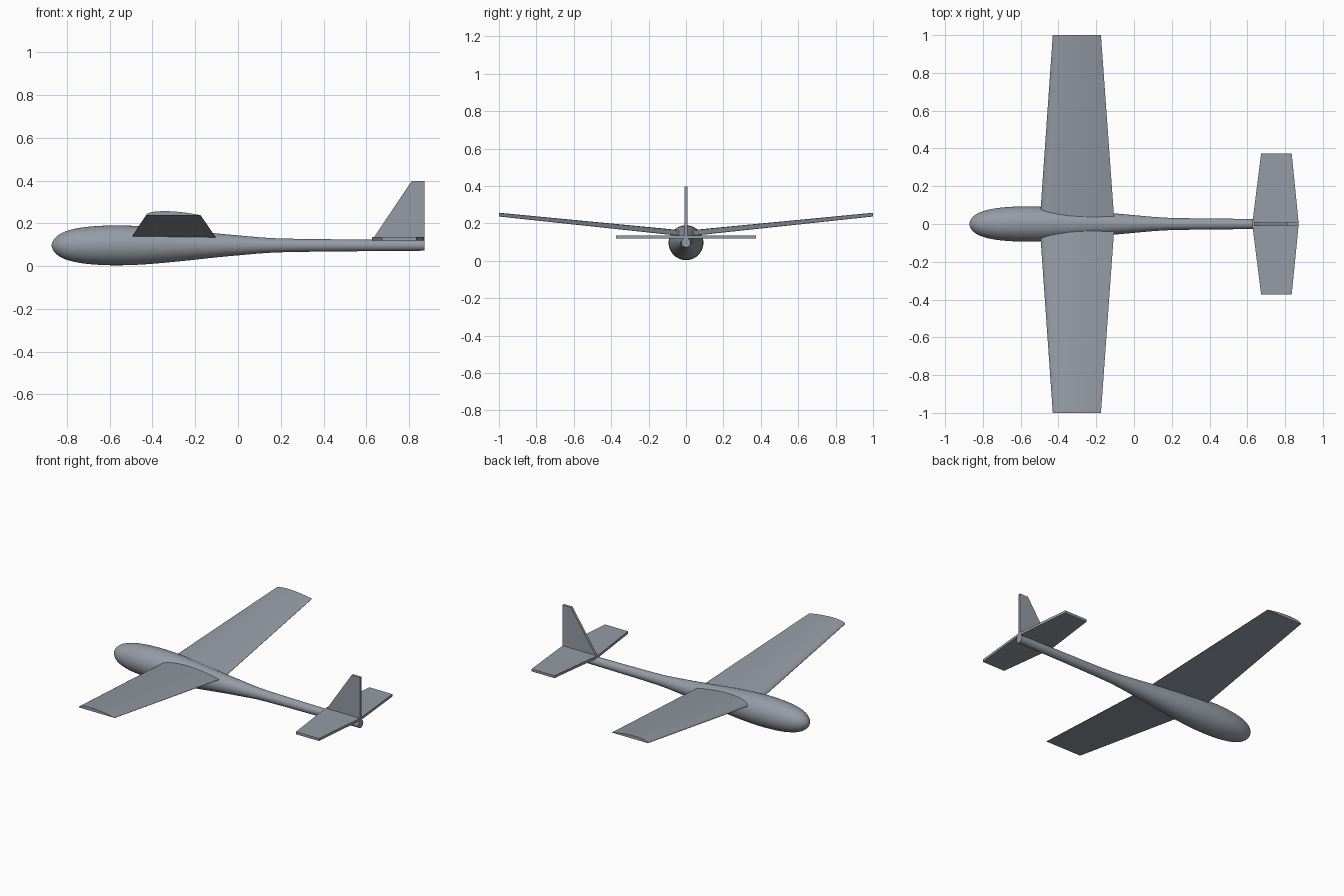
import bpy, bmesh, math
from mathutils import Vector

if "Cube" in bpy.data.objects:
    bpy.data.objects.remove(bpy.data.objects["Cube"])

grey = bpy.data.materials.new("slate grey")
grey.diffuse_color = (0.30, 0.33, 0.38, 1)
grey.use_nodes = True
grey.node_tree.nodes["Principled BSDF"].inputs["Base Color"].default_value = grey.diffuse_color


def make_object(name, bm, smooth):
    bmesh.ops.recalc_face_normals(bm, faces=bm.faces)
    mesh = bpy.data.meshes.new(name)
    bm.to_mesh(mesh)
    bm.free()
    ob = bpy.data.objects.new(name, mesh)
    bpy.context.collection.objects.link(ob)
    mesh.materials.append(grey)
    if smooth:
        bpy.ops.object.select_all(action='DESELECT')
        ob.select_set(True)
        bpy.context.view_layer.objects.active = ob
        bpy.ops.object.shade_smooth_by_angle(angle=math.radians(35))
    return ob


def loft(name, rings, smooth=False):
    """Skin closed rings of equal length and cap both ends."""
    bm = bmesh.new()
    vs = [[bm.verts.new(p) for p in ring] for ring in rings]
    n = len(vs[0])
    for a, b in zip(vs, vs[1:]):
        for i in range(n):
            j = (i + 1) % n
            bm.faces.new((a[i], a[j], b[j], b[i]))
    bm.faces.new(vs[0])
    bm.faces.new(vs[-1])
    return make_object(name, bm, smooth)


# Fuselage: (x, radius) profile, smoothed and spun about a level axis
axis_z = 0.097
profile = [(-0.872, 0.004), (-0.862, 0.027), (-0.835, 0.052), (-0.79, 0.071),
           (-0.72, 0.085), (-0.63, 0.092), (-0.54, 0.093), (-0.44, 0.089),
           (-0.33, 0.080), (-0.22, 0.069), (-0.1, 0.056), (0.02, 0.045),
           (0.14, 0.035), (0.26, 0.031), (0.5, 0.028), (0.872, 0.025)]


def smooth_profile(pts, steps):
    p = [Vector(q) for q in pts]
    p = [2 * p[0] - p[1]] + p + [2 * p[-1] - p[-2]]
    out = []
    for a, b, c, d in zip(p, p[1:], p[2:], p[3:]):
        for k in range(steps):
            t = k / steps
            out.append(0.5 * (2 * b + (c - a) * t + (2 * a - 5 * b + 4 * c - d) * t * t
                              + (3 * b - a - 3 * c + d) * t ** 3))
    return out + [p[-2]]


sides = 40
loft("fuselage", [[(x, r * math.cos(2 * math.pi * i / sides),
                    axis_z + r * math.sin(2 * math.pi * i / sides)) for i in range(sides)]
                  for x, r in smooth_profile(profile, 3)], smooth=True)


# Wings: flat-bottomed, arched section, tapered and raised towards the tips
def wing_section(y, lead, trail, z, n=14):
    chord = trail - lead
    top = [(lead + chord * t, y, z + chord * (0.006 + 0.19 * math.sqrt(t) * (1 - t)))
           for t in [(k / n) ** 1.5 for k in range(n + 1)]]
    return [(lead, y, z)] + top + [(trail, y, z)]


for side, s in (("left", -1), ("right", 1)):
    loft(side + "_wing", [wing_section(0, -0.50, -0.103, 0.13),
                          wing_section(s, -0.43, -0.175, 0.237)], smooth=True)


# Tailplane: flat tapered plate
def plate_section(y, lead, trail):
    return [(lead, y, 0.12), (trail, y, 0.12), (trail, y, 0.136), (lead, y, 0.136)]


loft("tailplane", [plate_section(-0.373, 0.673, 0.835),
                   plate_section(0, 0.626, 0.872),
                   plate_section(0.373, 0.673, 0.835)])

# Fin: swept upright plate
fin_outline = [(0.626, 0.12), (0.872, 0.12), (0.872, 0.397), (0.812, 0.397)]
loft("tail_fin", [[(x, y, z) for x, z in fin_outline] for y in (-0.008, 0.008)])
